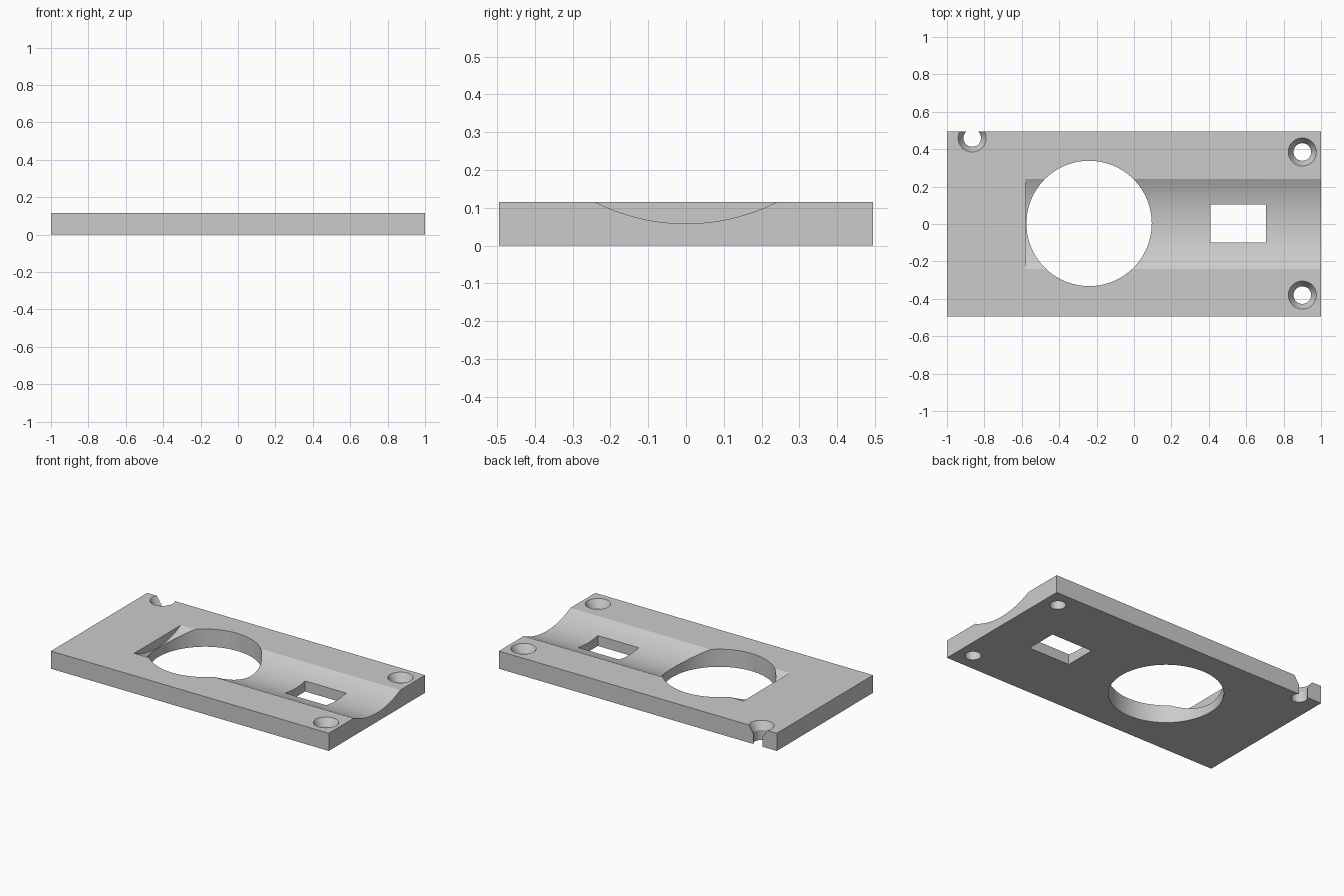
import bpy
import math

if "Cube" in bpy.data.objects:
    bpy.data.objects.remove(bpy.data.objects["Cube"], do_unlink=True)

HEIGHT = 0.115
HALF_WIDTH = 0.495

grey = bpy.data.materials.new("plain grey")
grey.use_nodes = True
colour = (0.6, 0.6, 0.6, 1)
grey.diffuse_color = colour
grey.node_tree.nodes["Principled BSDF"].inputs["Base Color"].default_value = colour


def box(name, low, high):
    bpy.ops.mesh.primitive_cube_add(size=1, location=[(a + b) / 2 for a, b in zip(low, high)])
    obj = bpy.context.object
    obj.name = name
    obj.scale = [b - a for a, b in zip(low, high)]
    bpy.ops.object.transform_apply(location=True, rotation=False, scale=True)
    return obj


def rod(name, bottom, top, z0, z1, x, y, sides=64):
    bpy.ops.mesh.primitive_cone_add(vertices=sides, radius1=bottom, radius2=top,
                                    depth=z1 - z0, location=(x, y, (z0 + z1) / 2))
    bpy.context.object.name = name
    return bpy.context.object


def cut(target, cutter):
    cutter.hide_render = True
    mod = target.modifiers.new(cutter.name, "BOOLEAN")
    mod.operation = "DIFFERENCE"
    mod.solver = "EXACT"
    mod.object = cutter
    bpy.context.view_layer.objects.active = target
    bpy.ops.object.modifier_apply(modifier=mod.name)
    bpy.data.objects.remove(cutter, do_unlink=True)


# Flat rectangular plate
plate = box("mounting_plate", (-1, -HALF_WIDTH, 0), (1, HALF_WIDTH, HEIGHT))
plate.data.materials.append(grey)

# Shallow round channel, open at the +x end
half_chord, floor = 0.24, 0.058
sag = HEIGHT - floor
radius = (half_chord ** 2 + sag ** 2) / (2 * sag)
start, end = -0.58, 1.1
bpy.ops.mesh.primitive_cylinder_add(
    vertices=192, radius=radius, depth=end - start,
    location=((start + end) / 2, 0, floor + radius), rotation=(0, math.pi / 2, 0))
bpy.context.object.name = "channel_cutter"
cut(plate, bpy.context.object)

# Large round opening and rectangular slot
cut(plate, rod("opening_cutter", 0.335, 0.335, -0.1, 0.3, -0.24, 0.003, 128))
cut(plate, box("slot_cutter", (0.41, -0.1, -0.1), (0.705, 0.105, 0.3)))

# Countersunk screw holes, one breaking through the back edge
hole, rim, sink = 0.047, 0.075, 0.05
extra = 0.02
slope = (rim - hole) / sink
for x, y in ((0.9, 0.385), (0.9, -0.38), (-0.865, 0.46)):
    cut(plate, rod("screw_hole_cutter", hole, hole, -0.1, 0.3, x, y))
    cut(plate, rod("countersink_cutter", hole - slope * extra, rim + slope * extra,
                   HEIGHT - sink - extra, HEIGHT + extra, x, y))

# Smooth curved walls, crisp edges
bpy.ops.object.select_all(action="DESELECT")
plate.select_set(True)
bpy.context.view_layer.objects.active = plate
bpy.ops.object.shade_smooth_by_angle(angle=math.radians(20))
